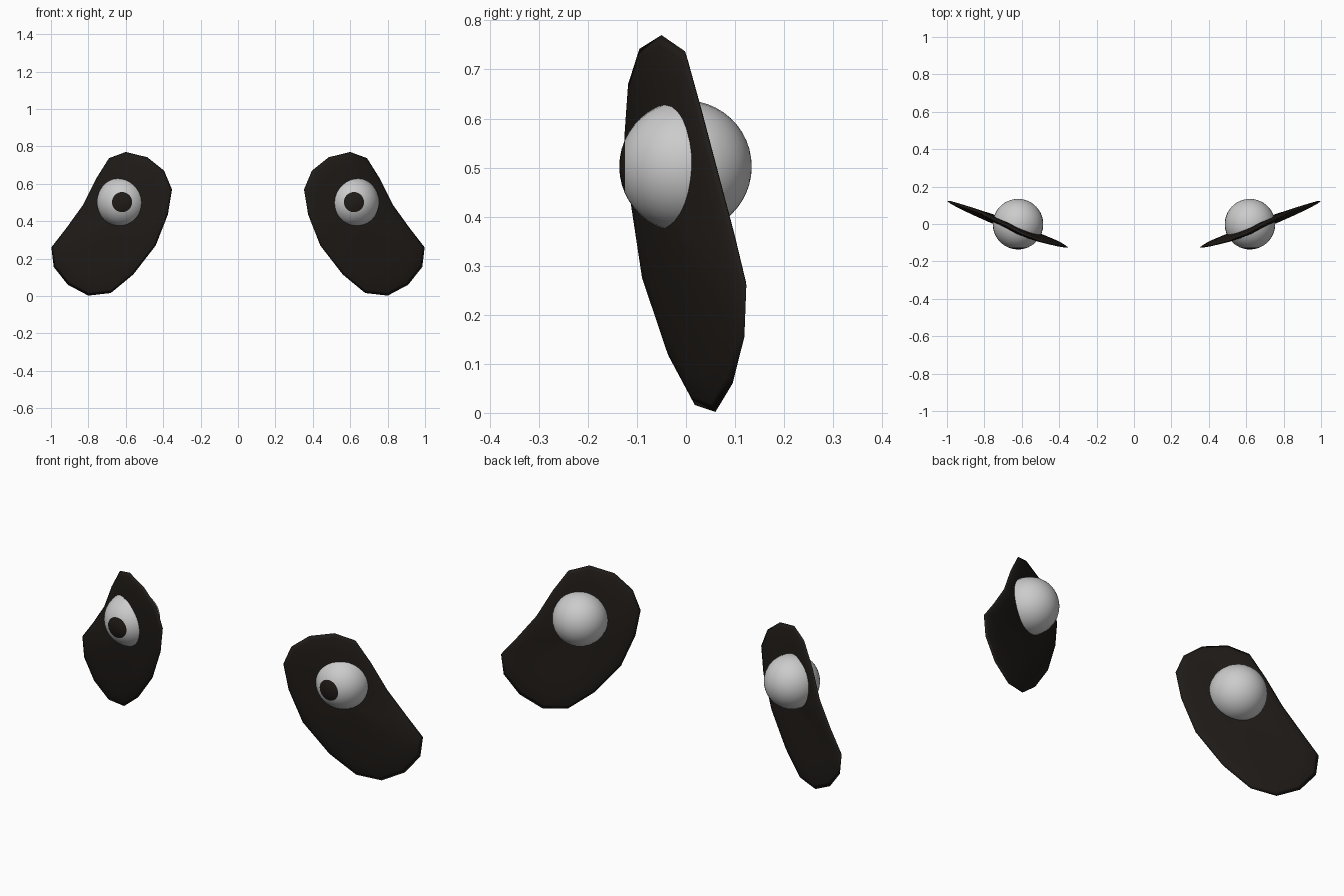
import bpy, bmesh, math
from mathutils import Vector, Matrix

if "Cube" in bpy.data.objects:
    bpy.data.objects.remove(bpy.data.objects["Cube"])

def material(name, rgb):
    m = bpy.data.materials.new(name)
    m.diffuse_color = (*rgb, 1)
    m.use_nodes = True
    m.node_tree.nodes["Principled BSDF"].inputs["Base Color"].default_value = m.diffuse_color
    return m

DARK = material("dark_brown", (0.014, 0.011, 0.009))
PALE = material("pale_grey", (0.8, 0.8, 0.8))

# Rim of the bean-shaped, slightly twisted patch (x, y, z)
RIM = [Vector(p) for p in (
    (.60, -.05, .77), (.69, -.002, .737), (.76, .029, .625), (.83, .066, .485),
    (.92, .099, .36), (.998, .123, .26), (.985, .119, .155), (.91, .095, .06),
    (.80, .06, .002), (.68, .018, .016), (.56, -.035, .115), (.44, -.087, .27),
    (.375, -.112, .435), (.353, -.125, .57), (.395, -.118, .67), (.485, -.095, .742))]
CENTRE = Vector((.66, -.016, .385))
NORMAL = Vector((.37, -1, -.045)).normalized()
HALF_THICK = .021
RINGS = 10

def finish(bm, name, mats):
    bmesh.ops.recalc_face_normals(bm, faces=bm.faces)
    for f in bm.faces:
        f.smooth = True
    me = bpy.data.meshes.new(name)
    bm.to_mesh(me)
    bm.free()
    for m in mats:
        me.materials.append(m)
    ob = bpy.data.objects.new(name, me)
    bpy.context.collection.objects.link(ob)
    return ob

def patch(side, name):
    # Flattened, tilted sphere whose equator follows the rim
    bm = bmesh.new()

    def vert(p, h):
        p = p + NORMAL * h
        return bm.verts.new((p.x * side, p.y, p.z))

    front, back = vert(CENTRE, HALF_THICK), vert(CENTRE, -HALF_THICK)
    rings = []
    for i in range(1, RINGS):
        a = math.pi * i / RINGS
        rings.append([vert(CENTRE.lerp(p, math.sin(a)), HALF_THICK * math.cos(a)) for p in RIM])
    k = len(RIM)
    for j in range(k):
        j2 = (j + 1) % k
        bm.faces.new((front, rings[0][j], rings[0][j2]))
        bm.faces.new((back, rings[-1][j2], rings[-1][j]))
        for a, b in zip(rings, rings[1:]):
            bm.faces.new((a[j], b[j], b[j2], a[j2]))
    return finish(bm, name, [DARK])

def eyeball(side, name):
    # Sphere with its pole to the front; the front cap is the dark pupil
    bm = bmesh.new()
    bmesh.ops.create_uvsphere(bm, u_segments=32, v_segments=23, radius=.135)
    bm.transform(Matrix.Translation((.62 * side, -.001, .502)) @ Matrix.Rotation(math.pi / 2, 4, 'X'))
    for f in bm.faces:
        f.material_index = 1 if f.calc_center_median().y < -.122 else 0
    return finish(bm, name, [PALE, DARK])

for side, label in ((-1, "left"), (1, "right")):
    patch(side, "eye_patch_" + label)
    eyeball(side, "eyeball_" + label)
